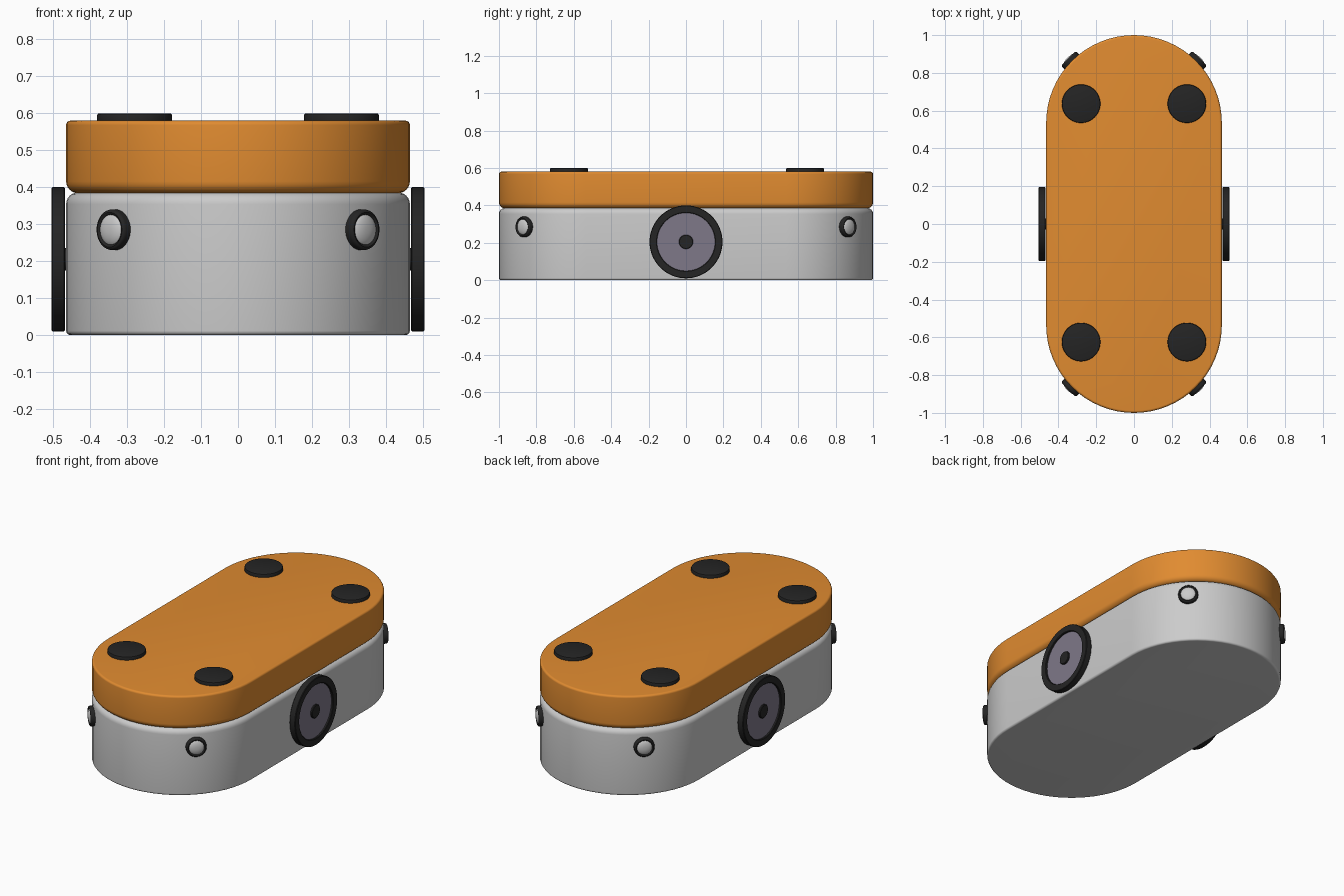
import bpy, bmesh, math
from mathutils import Matrix, Vector

if "Cube" in bpy.data.objects:
    bpy.data.objects.remove(bpy.data.objects["Cube"])


def material(name, rgb):
    m = bpy.data.materials.new(name)
    m.diffuse_color = (*rgb, 1)
    m.use_nodes = True
    m.node_tree.nodes["Principled BSDF"].inputs["Base Color"].default_value = m.diffuse_color
    return m


ORANGE = material("orange", (0.75, 0.26, 0.03))
BLACK = material("black", (0.018, 0.018, 0.018))
HUB = material("hub_grey", (0.21, 0.19, 0.25))


def finish(name, rings, mat=None, matrix=None, caps=True, closed=False):
    """Skin a stack of point rings into a smooth-shaded object."""
    bm = bmesh.new()
    loops = [[bm.verts.new(p) for p in ring] for ring in rings]
    pairs = list(zip(loops, loops[1:]))
    if closed:
        pairs.append((loops[-1], loops[0]))
    for a, b in pairs:
        n = len(a)
        for i in range(n):
            j = (i + 1) % n
            bm.faces.new((a[i], a[j], b[j], b[i]))
    if caps and not closed:
        bm.faces.new(loops[0])
        bm.faces.new(loops[-1])
    bmesh.ops.recalc_face_normals(bm, faces=bm.faces)
    me = bpy.data.meshes.new(name)
    bm.to_mesh(me)
    bm.free()
    ob = bpy.data.objects.new(name, me)
    bpy.context.collection.objects.link(ob)
    if mat:
        me.materials.append(mat)
    if matrix:
        ob.matrix_world = matrix
    bpy.ops.object.select_all(action='DESELECT')
    ob.select_set(True)
    bpy.context.view_layer.objects.active = ob
    bpy.ops.object.shade_smooth_by_angle(angle=math.radians(35))
    return ob


def stadium(inset, z, r=0.465, n=32):
    pts = []
    for k in range(2 * n + 2):
        half = k // (n + 1)
        a = math.pi * (half + (k % (n + 1)) / n)
        cy = 0.535 if half == 0 else -0.535
        pts.append(((r - inset) * math.cos(a), cy + (r - inset) * math.sin(a), z))
    return pts


def rounded_stadium(name, z0, z1, low, high, mat=None, n=6):
    """Pill-shaped block with its own edge radius at the bottom and top."""
    quarter = [math.pi / 2 * i / n for i in range(n + 1)]
    prof = [(low * (1 - math.sin(a)), z0 + low * (1 - math.cos(a))) for a in quarter]
    prof += [(high * (1 - math.cos(a)), z1 - high * (1 - math.sin(a))) for a in quarter]
    return finish(name, [stadium(i, z) for i, z in prof], mat)


def lathe(name, prof, mat=None, matrix=None, closed=False, n=64):
    rings = [[(r * math.cos(2 * math.pi * i / n), r * math.sin(2 * math.pi * i / n), z)
              for i in range(n)] for r, z in prof]
    return finish(name, rings, mat, matrix, closed=closed)


def facing(pos, direction):
    q = Vector(direction).to_track_quat('Z', 'Y')
    return Matrix.Translation(pos) @ q.to_matrix().to_4x4()


# Body and lid, meeting in a rounded groove
rounded_stadium("lower_body", 0.0, 0.386, 0.012, 0.032)
rounded_stadium("lid", 0.384, 0.58, 0.032, 0.012, ORANGE)

# Pads on the lid
for x in (-0.28, 0.28):
    for y in (-0.625, 0.637):
        lathe("top_pad", [(0.102, 0), (0.102, 0.013), (0.1, 0.018), (0.095, 0.02)],
              BLACK, Matrix.Translation((x, y, 0.58)))

for sx in (-1, 1):
    side = "right" if sx > 0 else "left"
    # Wheel: tyre, recessed disc, centre cap and axle
    m = facing((sx * 0.468, 0, 0.205), (sx, 0, 0))
    lathe(side + "_tyre", [(0.155, 0), (0.192, 0), (0.195, 0.003), (0.195, 0.034),
                           (0.192, 0.037), (0.158, 0.037), (0.155, 0.034)],
          BLACK, m, closed=True)
    lathe(side + "_wheel_disc", [(0.157, 0.004), (0.157, 0.026)], HUB, m)
    lathe(side + "_hub_cap", [(0.038, 0.02), (0.038, 0.033), (0.035, 0.036)], BLACK, m)
    lathe(side + "_axle", [(0.03, -0.05), (0.03, 0.01)], BLACK, m, n=32)

    # Corner sensors: dark ring around a domed lens
    for sy in (-1, 1):
        m = facing((sx * 0.339, sy * 0.868, 0.285), (sx, sy, 0))
        ring = [(0.047 + 0.008 * math.cos(a), 0.002 + 0.010 * math.sin(a))
                for a in (2 * math.pi * i / 12 for i in range(12))]
        lathe("sensor_ring", [(0.042, -0.03), (0.055, -0.03)] +
              [p for p in ring if p[1] > -0.001], BLACK, m, closed=True, n=40)
        dome = [(0.045, -0.03)] + [(0.045 * math.cos(a), 0.018 * math.sin(a))
                                   for a in (math.pi / 2 * i / 8 for i in range(8))]
        lathe("sensor_lens", dome, None, m, n=40)
